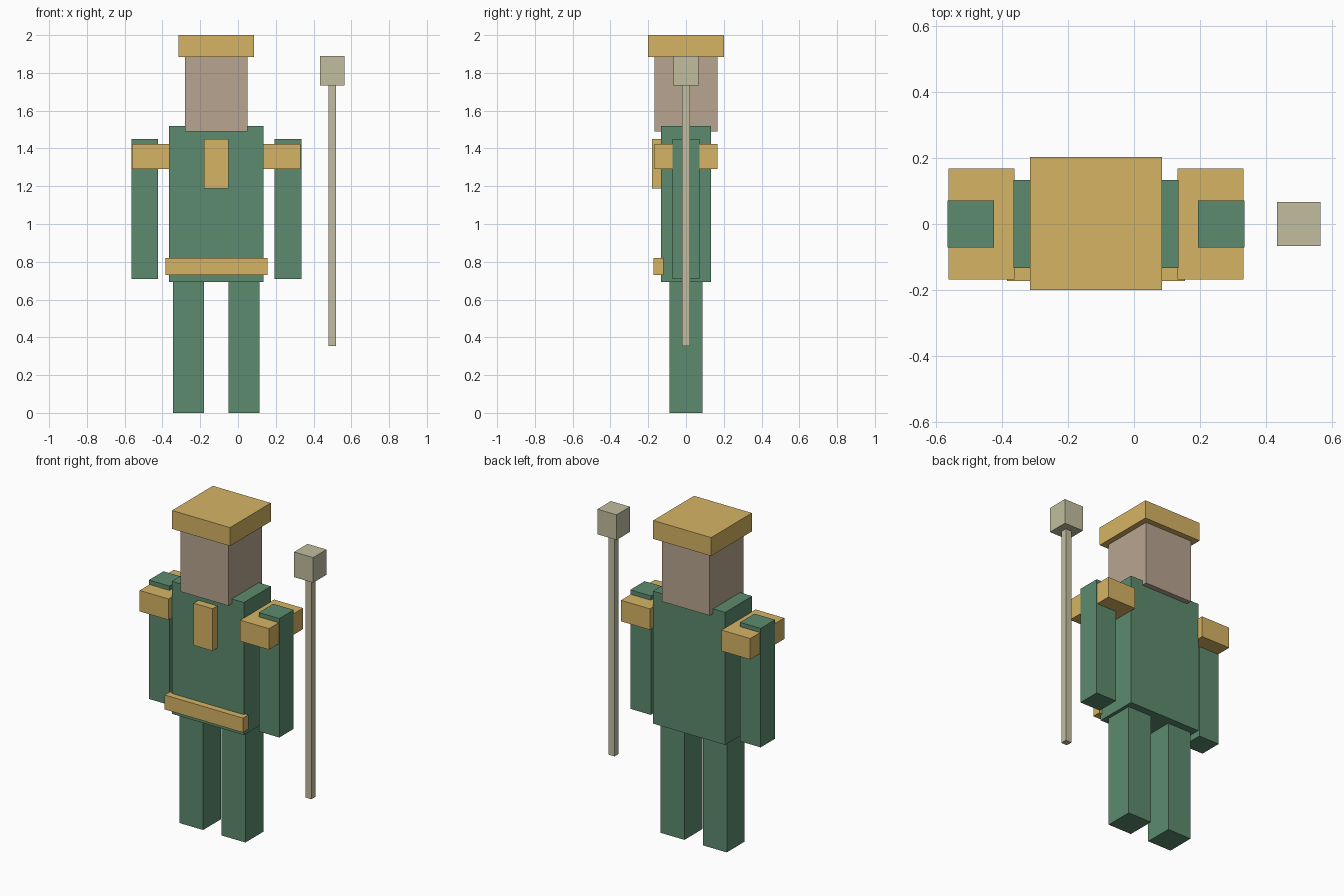
import bpy

if "Cube" in bpy.data.objects:
    bpy.data.objects.remove(bpy.data.objects["Cube"])

CX = -0.115  # symmetry line of the figure (the staff stands off to one side)


def material(name, rgb):
    m = bpy.data.materials.new(name)
    m.diffuse_color = (*rgb, 1.0)
    m.use_nodes = True
    m.node_tree.nodes["Principled BSDF"].inputs["Base Color"].default_value = m.diffuse_color
    return m


GREEN = material("green_cloth", (0.107, 0.258, 0.156))
GOLD = material("gold_trim", (0.672, 0.456, 0.127))
SKIN = material("skin", (0.479, 0.376, 0.279))
BONE = material("pale_wood", (0.539, 0.515, 0.352))


def box(name, mat, x, y, z):
    """Axis-aligned box from (min, max) ranges."""
    ranges = (x, y, z)
    bpy.ops.mesh.primitive_cube_add(size=1, location=[(a + b) / 2 for a, b in ranges])
    ob = bpy.context.object
    ob.name = ob.data.name = name
    ob.scale = [b - a for a, b in ranges]
    bpy.ops.object.transform_apply(location=False, rotation=False, scale=True)
    ob.data.materials.append(mat)
    return ob


def centred(name, mat, width, y, z):
    return box(name, mat, (CX - width / 2, CX + width / 2), y, z)


def pair(name, mat, inner, outer, y, z):
    """Matching boxes on both sides, measured outward from the symmetry line."""
    for side, s in (("left", 1), ("right", -1)):
        box(f"{side}_{name}", mat, sorted((CX + s * inner, CX + s * outer)), y, z)


# Body
centred("torso", GREEN, 0.498, (-0.133, 0.133), (0.693, 1.52))
centred("head", SKIN, 0.33, (-0.166, 0.166), (1.49, 1.887))
pair("leg", GREEN, 0.064, 0.228, (-0.088, 0.088), (0, 0.695))
pair("arm", GREEN, 0.308, 0.45, (-0.071, 0.071), (0.708, 1.45))

# Gold trim
centred("hat", GOLD, 0.4, (-0.2, 0.202), (1.885, 2.0))
pair("shoulder_pad", GOLD, 0.247, 0.446, (-0.168, 0.168), (1.292, 1.423))
centred("belt", GOLD, 0.54, (-0.173, -0.12), (0.73, 0.82))
centred("chest_plate", GOLD, 0.13, (-0.18, -0.125), (1.187, 1.45))

# Staff
box("staff_shaft", BONE, (0.479, 0.52), (-0.02, 0.02), (0.353, 1.74))
box("staff_head", BONE, (0.433, 0.565), (-0.066, 0.066), (1.733, 1.89))
